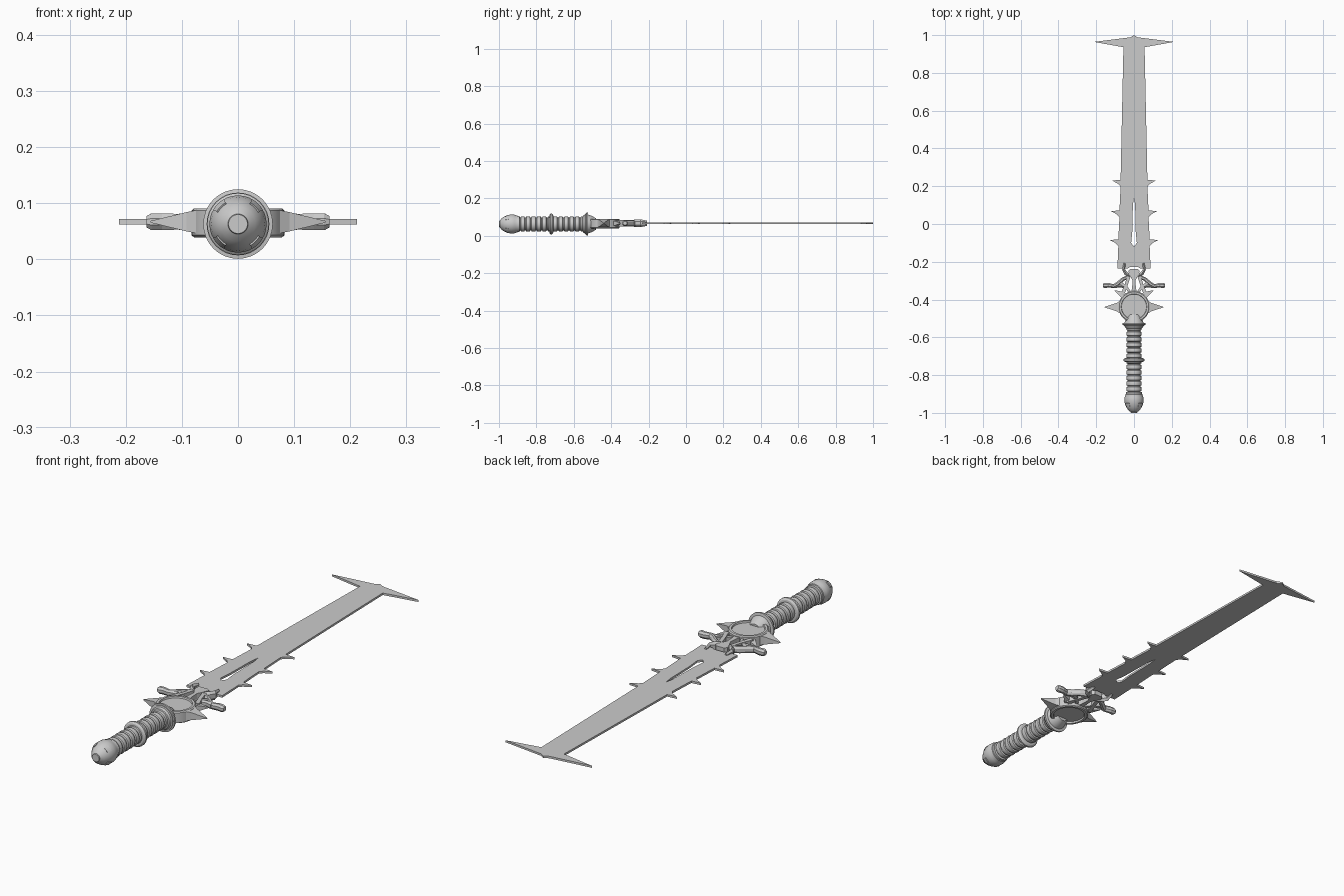
import bpy, bmesh, math
from mathutils import Vector

if "Cube" in bpy.data.objects:
    bpy.data.objects.remove(bpy.data.objects["Cube"])

ZC = 0.063   # handle axis height
ZB = 0.067   # blade and guard mid height


def finish(name, bm, mirror=False, smooth=False):
    bmesh.ops.remove_doubles(bm, verts=bm.verts, dist=1e-5)
    bmesh.ops.recalc_face_normals(bm, faces=bm.faces)
    me = bpy.data.meshes.new(name)
    bm.to_mesh(me)
    bm.free()
    ob = bpy.data.objects.new(name, me)
    bpy.context.collection.objects.link(ob)
    if mirror:
        ob.modifiers.new("Mirror", 'MIRROR').merge_threshold = 1e-4
    if smooth:
        bpy.context.view_layer.objects.active = ob
        ob.select_set(True)
        bpy.ops.object.shade_smooth_by_angle(angle=math.radians(30))
        ob.select_set(False)
    return ob


def lathe(name, profile, place, sides=32):
    """Spin (radius, height) pairs; place maps local a, b, height to world."""
    bm = bmesh.new()
    rings = []
    for r, h in profile:
        rings.append([bm.verts.new(place(r * math.cos(2 * math.pi * i / sides),
                                         r * math.sin(2 * math.pi * i / sides), h))
                      for i in range(sides)])
    for a, b in zip(rings, rings[1:]):
        for i in range(sides):
            j = (i + 1) % sides
            bm.faces.new((a[i], a[j], b[j], b[i]))
    bm.faces.new(rings[0])
    bm.faces.new(rings[-1])
    return finish(name, bm, smooth=True)


def along_y(a, b, h):
    return (a, h, ZC + b)


def plate(name, outline, thick, seam=True):
    """Extrude a right-half outline and mirror it across x = 0."""
    bm = bmesh.new()
    f = bm.faces.new([bm.verts.new((x, y, ZB - thick / 2)) for x, y in outline])
    ext = bmesh.ops.extrude_face_region(bm, geom=[f], use_keep_orig=True)
    for v in ext['geom']:
        if isinstance(v, bmesh.types.BMVert):
            v.co.z += thick
    if seam:
        inner = [f for f in bm.faces if all(abs(v.co.x) < 1e-6 for v in f.verts)]
        bmesh.ops.delete(bm, geom=inner, context='FACES')
    return finish(name, bm, mirror=True)


def limb(name, stations, sides=8):
    """Tapering bar along (x, y, half width, half height) stations, mirrored."""
    bm = bmesh.new()
    pts = [Vector((s[0], s[1], ZB)) for s in stations]
    rings = []
    for k, (p, s) in enumerate(zip(pts, stations)):
        t = (pts[min(k + 1, len(pts) - 1)] - pts[max(k - 1, 0)]).normalized()
        n = Vector((-t.y, t.x, 0))
        grow = 1 / math.cos(math.pi / sides)
        rings.append([])
        for i in range(sides):
            a = 2 * math.pi * (i + 0.5) / sides
            rings[-1].append(bm.verts.new(p + n * s[2] * grow * math.cos(a)
                                          + Vector((0, 0, s[3] * grow * math.sin(a)))))
    for a, b in zip(rings, rings[1:]):
        for i in range(sides):
            j = (i + 1) % sides
            bm.faces.new((a[i], a[j], b[j], b[i]))
    bm.faces.new(rings[0])
    bm.faces.new(rings[-1])
    return finish(name, bm, mirror=True)


# Blade: tapering flat plate with slot, side barbs and crossed tip
blade = [(0, -0.228), (0.022, -0.228), (0.034, -0.236), (0.088, -0.236)]
for y, x in ((-0.085, 0.083), (0.068, 0.077), (0.23, 0.071)):
    blade += [(x, y - 0.033), (x + 0.012, y - 0.018), (x + 0.045, y), (x, y + 0.004)]
blade += [(0.056, 0.936), (0.212, 0.964), (0.02, 0.988), (0, 1.0),
          (0, 0.143), (0.006, 0.1), (0.009, -0.04), (0.015, -0.1), (0, -0.12)]
plate("blade", blade, 0.009)

# Grip with repeated ribs
grip = [(0.034, -0.53)]
for i in range(12):
    y = -0.54 - i * 0.0292
    grip += [(0.034, y), (0.039, y - 0.003), (0.041, y - 0.012),
             (0.039, y - 0.022), (0.034, y - 0.025)]
grip.append((0.034, -0.90))
lathe("grip", grip, along_y)

# Collars on the handle
lathe("middle_ring", [(0.036, -0.732), (0.048, -0.73), (0.055, -0.724),
                      (0.055, -0.716), (0.048, -0.710), (0.036, -0.708)], along_y)
lathe("guard_flange", [(0.034, -0.555), (0.046, -0.55), (0.05, -0.54), (0.056, -0.538),
                       (0.056, -0.534), (0.062, -0.533), (0.062, -0.525),
                       (0.05, -0.523), (0.044, -0.505), (0.03, -0.48)], along_y)

# Pommel: rounded knob with flat end
lathe("pommel", [(0.017, -1.0), (0.018, -0.995), (0.031, -0.985), (0.041, -0.97),
                 (0.048, -0.953), (0.051, -0.935), (0.050, -0.918), (0.046, -0.908),
                 (0.046, -0.902), (0.043, -0.90), (0.043, -0.89), (0.034, -0.888)], along_y)

# Four raised ridges around the pommel
bm = bmesh.new()
for q in range(4):
    for k in range(4):
        quad = []
        for j in (k, k + 1):
            a = math.radians(30 + 90 * q + 7.5 * j)
            for r, y in ((0.040, -0.968), (0.044, -0.97), (0.051, -0.95), (0.046, -0.945)):
                quad.append(bm.verts.new((r * math.cos(a), y, ZC + r * math.sin(a))))
        for i in range(4):
            j = (i + 1) % 4
            bm.faces.new((quad[i], quad[j], quad[4 + j], quad[4 + i]))
        if k in (0, 3):
            bm.faces.new(quad[:4] if k == 0 else quad[4:])
finish("pommel_ridges", bm)

# Guard disc with raised rims and recessed faces on both sides
lathe("guard_disc", [(0.066, -0.019), (0.068, -0.026), (0.078, -0.026), (0.083, -0.022),
                     (0.083, 0.022), (0.078, 0.026), (0.068, 0.026), (0.066, 0.019)],
      lambda a, b, h: (a, -0.438 + b, ZB - 0.002 + h), 40)

# Side spikes on the disc
limb("disc_spike", [(0.068, -0.44, 0.037, 0.022), (0.092, -0.44, 0.022, 0.017),
                    (0.156, -0.44, 0.0015, 0.0015)], 4)

# Small shoulder spikes above the disc
limb("shoulder_spike", [(0.045, -0.385, 0.018, 0.015), (0.072, -0.368, 0.012, 0.011),
                        (0.102, -0.352, 0.0015, 0.0015)], 4)

# Lattice between disc and blade
plate("lattice_core", [(0, -0.37), (0.018, -0.37), (0.010, -0.34), (0.008, -0.30),
                       (0.02, -0.275), (0.03, -0.25), (0.02, -0.238), (0, -0.238)], 0.034)
limb("lattice_strut", [(0.062, -0.375, 0.010, 0.017), (0.042, -0.325, 0.008, 0.016),
                       (0.026, -0.272, 0.009, 0.016), (0.012, -0.25, 0.008, 0.014)], 4)
limb("lattice_brace", [(0.02, -0.365, 0.007, 0.013), (0.04, -0.335, 0.007, 0.013),
                       (0.072, -0.312, 0.007, 0.013)], 4)

# Prongs gripping the blade
limb("blade_prong", [(0.022, -0.278, 0.010, 0.017), (0.042, -0.262, 0.010, 0.018),
                     (0.055, -0.242, 0.008, 0.018), (0.050, -0.208, 0.005, 0.012)], 6)

# Outward curving claw arms
limb("claw_arm", [(0.028, -0.278, 0.010, 0.015), (0.058, -0.292, 0.010, 0.015),
                  (0.088, -0.318, 0.011, 0.015), (0.108, -0.329, 0.010, 0.014),
                  (0.135, -0.324, 0.012, 0.015), (0.154, -0.326, 0.014, 0.015),
                  (0.163, -0.326, 0.010, 0.010)], 8)
limb("claw_brace", [(0.04, -0.335, 0.007, 0.012), (0.075, -0.328, 0.007, 0.013),
                    (0.105, -0.332, 0.008, 0.013)], 6)
